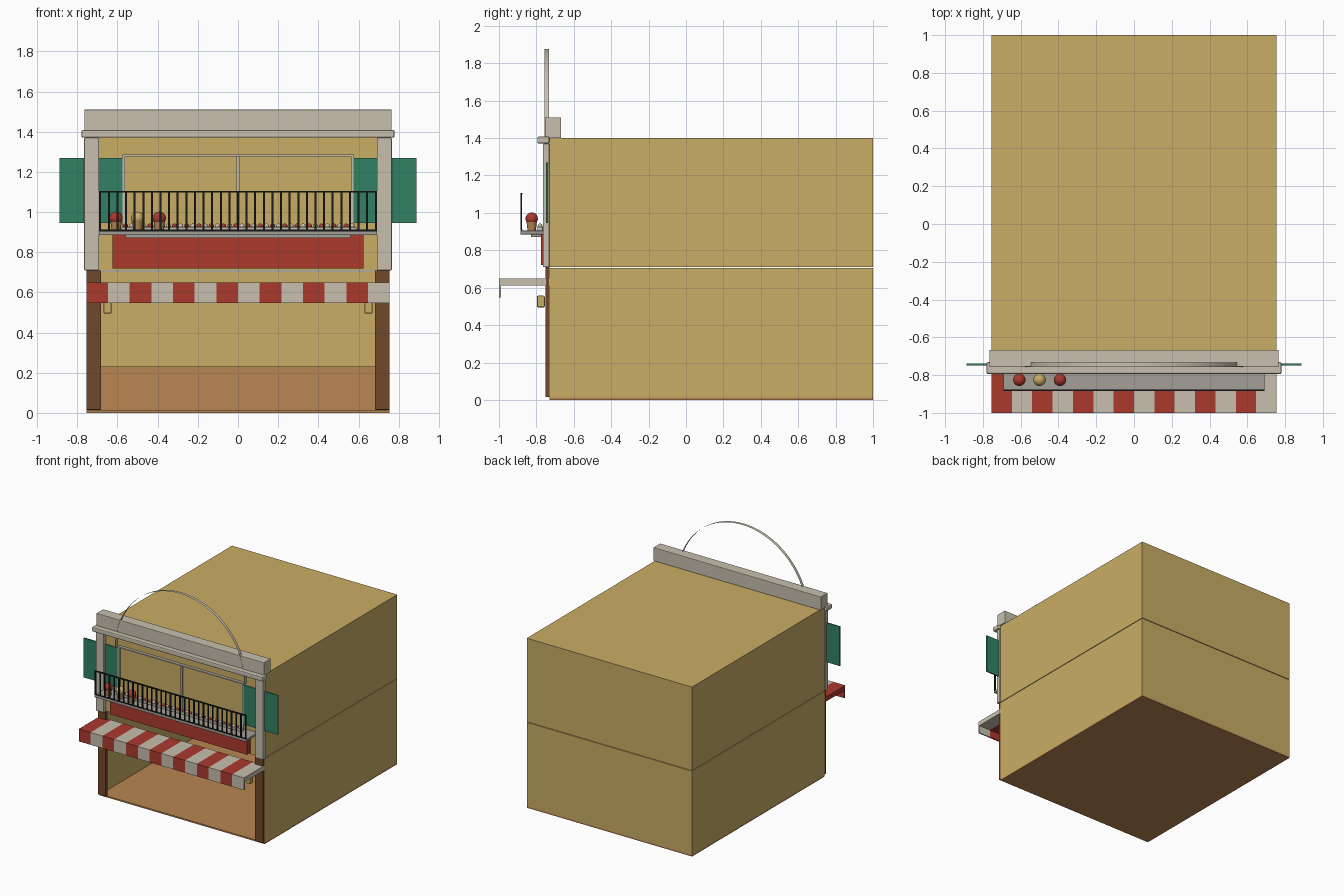
import bpy
import bmesh
import math

if "Cube" in bpy.data.objects:
    bpy.data.objects.remove(bpy.data.objects["Cube"], do_unlink=True)


def material(name, colour):
    m = bpy.data.materials.new(name)
    m.use_nodes = True
    m.diffuse_color = (*colour, 1)
    m.node_tree.nodes["Principled BSDF"].inputs["Base Color"].default_value = (*colour, 1)
    return m


WALL = material("wall yellow", (0.59, 0.42, 0.13))
FLOOR = material("floor orange", (0.48, 0.24, 0.084))
WOOD = material("dark wood", (0.165, 0.066, 0.024))
STONE = material("pale stone", (0.58, 0.53, 0.43))
RED = material("red", (0.41, 0.042, 0.027))
GREEN = material("shutter green", (0.034, 0.22, 0.125))
GREY = material("slab grey", (0.37, 0.35, 0.31))
IRON = material("black iron", (0.012, 0.014, 0.014))


def finish(name, bm, mat):
    mesh = bpy.data.meshes.new(name)
    bm.to_mesh(mesh)
    bm.free()
    mesh.materials.append(mat)
    ob = bpy.data.objects.new(name, mesh)
    bpy.context.collection.objects.link(ob)
    return ob


def add_box(bm, x, y, z):
    geom = bmesh.ops.create_cube(bm, size=1)
    for v in geom["verts"]:
        for axis, (low, high) in enumerate((x, y, z)):
            v.co[axis] = high if v.co[axis] > 0 else low
    return geom["verts"]


def box(name, x, y, z, mat, bevel=0):
    bm = bmesh.new()
    add_box(bm, x, y, z)
    ob = finish(name, bm, mat)
    if bevel:
        mod = ob.modifiers.new("soft edges", "BEVEL")
        mod.width = bevel
        mod.segments = 2
    return ob


def pair(name, x, y, z, mat, bevel=0):
    box("left_" + name, x, y, z, mat, bevel)
    box("right_" + name, (-x[1], -x[0]), y, z, mat, bevel)


def ball(name, centre, radius, mat):
    bm = bmesh.new()
    bmesh.ops.create_uvsphere(bm, u_segments=16, v_segments=10, radius=radius)
    bmesh.ops.translate(bm, vec=centre, verts=bm.verts)
    for f in bm.faces:
        f.smooth = True
    return finish(name, bm, mat)


W, FRONT, BACK = 0.755, -0.73, 1.0
DEPTH = (FRONT, BACK)

# Ground floor: an open-fronted room
box("floor", (-W, W), DEPTH, (0, 0.012), FLOOR)
pair("lower_wall", (W - 0.012, W), DEPTH, (0.012, 0.705), WALL)
box("lower_back_wall", (-W + 0.012, W - 0.012), (BACK - 0.012, BACK), (0.012, 0.705), WALL)
box("back_wainscot", (-W + 0.012, W - 0.012), (BACK - 0.03, BACK - 0.012), (0.012, 0.23), FLOOR)
pair("lower_pillar", (0.682, W), (-0.752, FRONT), (0.015, 0.71), WOOD, 0.003)

# Upper floor
box("upper_storey", (-W, W), DEPTH, (0.71, 1.4), WALL)
pair("upper_pilaster", (0.692, 0.766), (-0.765, FRONT), (0.71, 1.37), STONE, 0.004)
box("cornice", (-0.78, 0.78), (-0.795, FRONT), (1.37, 1.408), STONE, 0.008)
box("parapet", (-0.765, 0.765), (-0.755, -0.667), (1.4, 1.51), STONE, 0.003)

# Window frame, mullion and shutters
R, SPRING = 0.575, 1.287
pair("window_jamb", (R - 0.012, R), (-0.752, FRONT), (0.9, SPRING), STONE)
box("window_head", (-R, R), (-0.752, FRONT), (SPRING - 0.01, SPRING), STONE)
box("window_mullion", (-0.008, 0.008), (-0.74, FRONT), (0.9, SPRING), STONE)
pair("shutter", (R, 0.888), (-0.748, -0.738), (0.945, 1.27), GREEN)

# Thin arched band rising above the parapet
bm = bmesh.new()
STEPS = 48
rows = []
for i in range(STEPS + 1):
    a = math.pi * i / STEPS
    x, z = (R + 0.015) * math.cos(a), SPRING + (R + 0.015) * math.sin(a)
    rows.append([bm.verts.new((x, y, z)) for y in (-0.757, -0.732)])
for p, q in zip(rows, rows[1:]):
    bm.faces.new((p[0], q[0], q[1], p[1])).smooth = True
bmesh.ops.recalc_face_normals(bm, faces=bm.faces)
finish("arch_band", bm, STONE)

# Sign panel and balcony slab
box("sign_panel", (-0.625, 0.625), (-0.775, FRONT), (0.72, 0.885), RED)
box("slab_bracket", (-0.56, 0.56), (-0.83, -0.775), (0.87, 0.885), GREY)
box("balcony_slab", (-0.692, 0.692), (-0.885, FRONT), (0.885, 0.905), GREY, 0.003)

# Balcony railing
bm = bmesh.new()
BARS = 33
for i in range(BARS):
    x = -0.686 + 1.372 * i / (BARS - 1)
    add_box(bm, (x - 0.005, x + 0.005), (-0.884, -0.876), (0.905, 1.1))
add_box(bm, (-0.692, 0.692), (-0.885, -0.875), (1.097, 1.106))
add_box(bm, (-0.692, 0.692), (-0.885, -0.875), (0.905, 0.912))
finish("railing", bm, IRON)

# Window box with a row of small blossoms
box("flower_trough", (-0.58, 0.59), (-0.795, -0.765), (0.905, 0.925), STONE, 0.004)
for i in range(38):
    ball("blossom", (-0.56 + 0.0305 * i, -0.78, 0.93), 0.013, STONE if i % 2 else RED)

# Potted round bushes
for x, mat in ((-0.607, RED), (-0.5, WALL), (-0.392, RED)):
    bm = bmesh.new()
    bmesh.ops.create_cone(bm, cap_ends=True, segments=16, radius1=0.022, radius2=0.028, depth=0.05)
    bmesh.ops.translate(bm, vec=(x, -0.825, 0.93), verts=bm.verts)
    finish("flower_pot", bm, FLOOR)
    ball("round_bush", (x, -0.825, 0.969), 0.033, mat)

# Striped awning: flat top with a hanging valance
STRIPES = 14
bm = bmesh.new()
for i in range(STRIPES):
    x = (-W + 2 * W * i / STRIPES, -W + 2 * W * (i + 1) / STRIPES)
    verts = add_box(bm, x, (-0.99, FRONT), (0.612, 0.65))
    verts += add_box(bm, x, (-1, -0.99), (0.548, 0.65))
    for f in {f for v in verts for f in v.link_faces}:
        f.material_index = i % 2
finish("awning", bm, RED).data.materials.append(STONE)

# Small lamps under the awning
pair("lamp", (0.63, 0.67), (-0.797, -0.755), (0.495, 0.557), WALL, 0.006)
